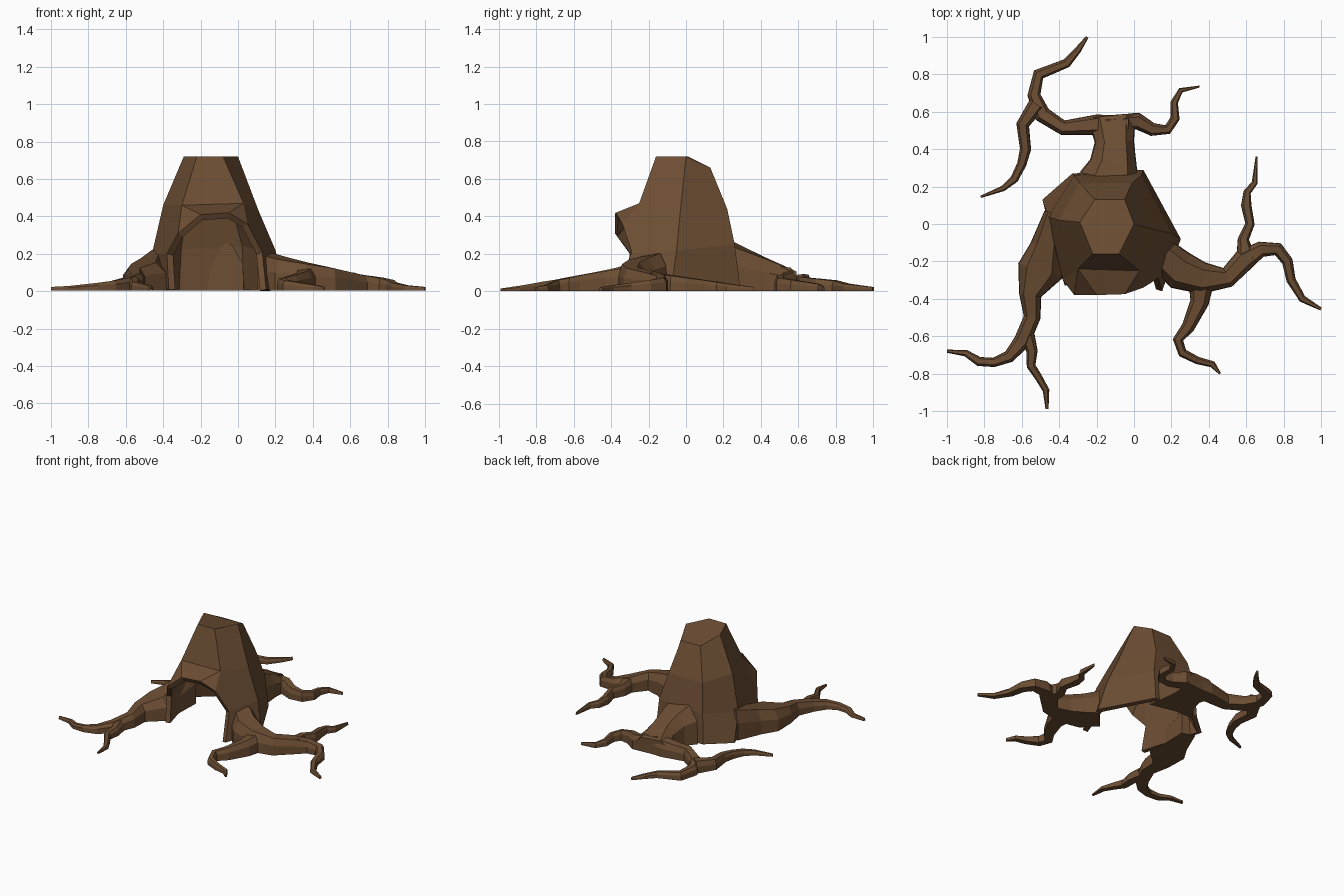
import bpy, bmesh
from mathutils import Vector

bark = bpy.data.materials.new("bark")
bark.diffuse_color = (0.15, 0.075, 0.033, 1)


def make(name, verts, faces):
    me = bpy.data.meshes.new(name)
    me.from_pydata(verts, [], faces)
    bm = bmesh.new()
    bm.from_mesh(me)
    bmesh.ops.recalc_face_normals(bm, faces=bm.faces)
    bm.to_mesh(me)
    bm.free()
    me.materials.append(bark)
    ob = bpy.data.objects.new(name, me)
    bpy.context.collection.objects.link(ob)
    return ob


def root(name, pts, h0, h1=0.02, power=1.0):
    """Tapered faceted root lying on the ground; pts are (x, y, half width)."""
    P = [Vector(p[:2]) for p in pts]
    run = [0]
    for a, b in zip(P, P[1:]):
        run.append(run[-1] + (b - a).length)
    section = [(-1, 0), (1, 0), (0.95, 0.65), (0.5, 1), (-0.6, 0.95), (-0.97, 0.55)]
    n, verts, faces = len(section), [], []
    for i, p in enumerate(P):
        d = Vector((0, 0))
        if i > 0:
            d += (p - P[i - 1]).normalized()
        if i < len(P) - 1:
            d += (P[i + 1] - p).normalized()
        d.normalize()
        h = h1 + (h0 - h1) * (1 - run[i] / run[-1]) ** power
        for s, z in section:
            q = p + Vector((-d.y, d.x)) * s * pts[i][2]
            verts.append((q.x, q.y, z * h + 0.003))
    for i in range(len(P) - 1):
        for k in range(n):
            a, b = i * n + k, i * n + (k + 1) % n
            faces.append((a, b, b + n, a + n))
    faces += [tuple(range(n)), tuple(range(len(verts) - n, len(verts)))]
    return make(name, verts, faces)


# Hollow trunk: rings run back-left, back-right, right, front-right, front-left, left
top = [(-.21, .13, .66), (-.05, .13, .66), (0, 0, .72), (-.08, -.16, .72), (-.22, -.16, .72), (-.29, .01, .72)]
mid = [(-.29, .22, .44), (-.01, .22, .44), (.11, -.03, .43), (.03, -.25, .47), (-.30, -.24, .46), (-.40, .02, .46)]
low = [(-.32, .26, .23), (.04, .26, .25), (.20, -.05, .22), (.13, -.29, .21), (-.38, -.30, .20), (-.46, .04, .20)]
base = [(-.33, .27, .01), (.05, .29, .01), (.25, -.08, .01), (.15, -.36, .01), (-.37, -.33, .01), (-.49, .13, .01)]
# Lip of the arched opening, left to right
lip = [(-.32, -.38, .31), (-.20, -.38, .41), (-.05, -.375, .42), (.05, -.34, .36)]
faces = [tuple(range(6))]
for r in range(3):
    for k in range(6):
        if r > 0 and k == 3:
            continue            # opening
        a, b = r * 6 + k, r * 6 + (k + 1) % 6
        faces.append((a, b, b + 6, a + 6))
faces += [(10, 16, 24), (10, 24, 25), (10, 25, 26, 9), (9, 26, 27), (9, 27, 15)]
trunk = make("hollow_trunk", top + mid + low + base + lip, faces)
sol = trunk.modifiers.new("wall", 'SOLIDIFY')
sol.thickness = 0.035
sol.offset = -1

# Front left root and its branch
root("left_root", [(-.43, .06, .05), (-.47, -.12, .085), (-.50, -.25, .125), (-.555, -.38, .06),
     (-.545, -.5, .045), (-.60, -.63, .045), (-.67, -.71, .033), (-.75, -.74, .025),
     (-.83, -.735, .025), (-.9, -.69, .018), (-1, -.68, .008)], 0.23, power=1.5)
root("left_root_branch", [(-.57, -.60, .04), (-.545, -.68, .03), (-.55, -.76, .024), (-.51, -.82, .02),
     (-.47, -.89, .018), (-.465, -.99, .008)], 0.075, 0.012)

# Right root and its branches
root("right_root", [(.16, -.17, .09), (.25, -.25, .105), (.37, -.29, .085), (.50, -.285, .055),
     (.59, -.19, .06), (.68, -.135, .042), (.77, -.135, .035), (.82, -.20, .03),
     (.84, -.30, .025), (.9, -.4, .02), (1, -.455, .008)], 0.2, power=1.3)
root("right_root_back_branch", [(.6, -.19, .055), (.585, -.08, .03), (.62, 0, .025), (.6, .10, .028),
     (.605, .17, .02), (.645, .22, .016), (.655, .36, .005)], 0.1)
root("right_root_front_branch", [(.36, -.3, .07), (.35, -.42, .05), (.29, -.55, .035), (.235, -.62, .028),
     (.26, -.69, .025), (.34, -.73, .02), (.42, -.75, .018), (.46, -.8, .006)], 0.125)

# Back root splitting into two sides
root("back_root", [(-.13, .24, .165), (-.11, .33, .125), (-.105, .44, .105), (-.12, .58, .13)], 0.26, 0.11)
root("back_root_left", [(-.03, .53, .05), (-.2, .53, .055), (-.38, .515, .04), (-.49, .585, .045),
     (-.535, .69, .035), (-.51, .80, .032), (-.36, .86, .025), (-.30, .93, .018),
     (-.25, 1, .008)], 0.13)
root("back_root_left_branch", [(-.52, .64, .045), (-.595, .53, .035), (-.58, .4, .03), (-.6, .32, .025),
     (-.64, .24, .022), (-.7, .19, .015), (-.82, .145, .006)], 0.09)
root("back_root_right", [(-.15, .53, .05), (.02, .55, .045), (.10, .505, .035), (.18, .505, .026),
     (.22, .565, .025), (.215, .65, .02), (.25, .715, .014), (.35, .735, .005)], 0.125)
